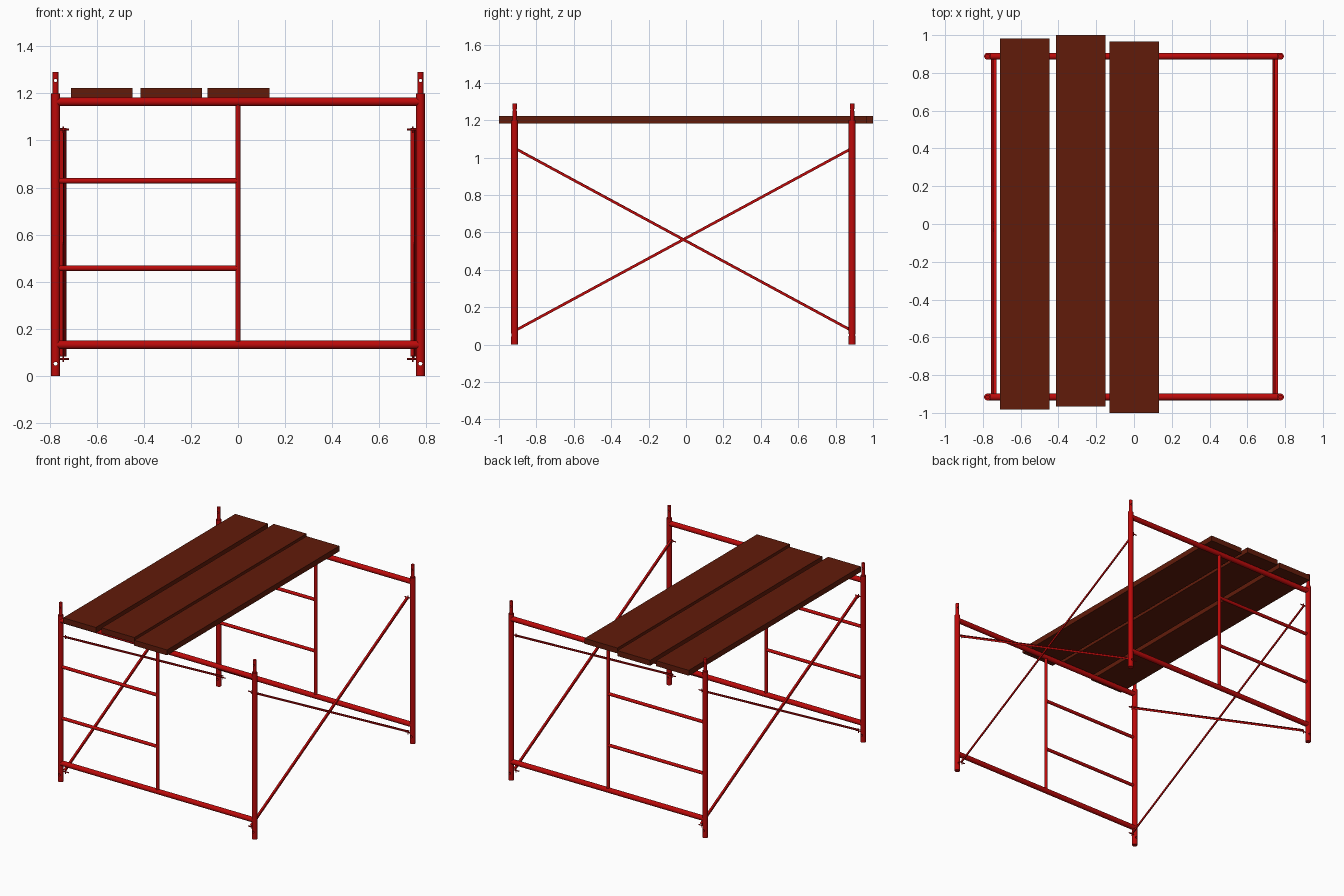
import bpy, bmesh, math
from mathutils import Vector, Matrix

cube = bpy.data.objects.get("Cube")
if cube:
    bpy.data.objects.remove(cube, do_unlink=True)


def make_material(name, color):
    mat = bpy.data.materials.new(name)
    mat.use_nodes = True
    mat.diffuse_color = color
    bsdf = mat.node_tree.nodes["Principled BSDF"]
    bsdf.inputs["Base Color"].default_value = color
    bsdf.inputs["Roughness"].default_value = 0.5
    return mat


RED = make_material("red_paint", (0.5, 0.003, 0.003, 1))
BROWN = make_material("brown_deck", (0.12, 0.011, 0.003, 1))


def finish(name, bm, mat):
    mesh = bpy.data.meshes.new(name)
    bm.to_mesh(mesh)
    bm.free()
    mesh.materials.append(mat)
    obj = bpy.data.objects.new(name, mesh)
    bpy.context.collection.objects.link(obj)
    return obj


def activate(obj):
    bpy.ops.object.select_all(action='DESELECT')
    obj.select_set(True)
    bpy.context.view_layer.objects.active = obj


def smooth(obj):
    activate(obj)
    bpy.ops.object.shade_smooth_by_angle(angle=math.radians(40))


def tube(name, a, b, radius, sides=24):
    a, b = Vector(a), Vector(b)
    turn = (b - a).to_track_quat('Z', 'Y').to_matrix().to_4x4()
    bm = bmesh.new()
    bmesh.ops.create_cone(bm, cap_ends=True, segments=sides, radius1=radius,
                          radius2=radius, depth=(b - a).length,
                          matrix=Matrix.Translation((a + b) / 2) @ turn)
    obj = finish(name, bm, RED)
    smooth(obj)
    return obj


def drill(obj, x, y, z, radius):
    cutter = tube("hole_cutter", (x, y - 0.1, z), (x, y + 0.1, z), radius, 16)
    cutter.hide_render = True
    mod = obj.modifiers.new("pin_hole", 'BOOLEAN')
    mod.operation = 'DIFFERENCE'
    mod.solver = 'EXACT'
    mod.object = cutter
    activate(obj)
    bpy.ops.object.modifier_apply(modifier=mod.name)
    bpy.data.objects.remove(cutter, do_unlink=True)
    smooth(obj)


def angle_bar(name, a, b, side):
    # L-shaped section from a to b: top flange points to side, web hangs down
    a, b = Vector(a), Vector(b)
    across = Vector((side, 0, 0))
    up = (b - a).normalized().cross(Vector((1, 0, 0)))
    up *= 1 if up.z > 0 else -1
    w, t = 0.0145, 0.003
    section = [(0, 0), (t, 0), (t, w - t), (w, w - t), (w, w), (0, w)]
    bm = bmesh.new()
    face = bm.faces.new([bm.verts.new(a + across * u + up * (v - w / 2))
                         for u, v in section])
    out = bmesh.ops.extrude_face_region(bm, geom=[face])
    moved = [g for g in out["geom"] if isinstance(g, bmesh.types.BMVert)]
    bmesh.ops.translate(bm, vec=b - a, verts=moved)
    bmesh.ops.recalc_face_normals(bm, faces=bm.faces)
    finish(name, bm, RED)


def plank(name, x, y0, y1):
    z0, z1 = 1.183, 1.222
    bm = bmesh.new()
    bmesh.ops.create_cube(bm, size=1, matrix=Matrix.Translation(
        (x, (y0 + y1) / 2, (z0 + z1) / 2)) @ Matrix.Diagonal((0.262, y1 - y0, z1 - z0, 1)))
    finish(name, bm, BROWN)


POST_X, FRONT, BACK = 0.775, -0.916, 0.888
SIDES = (("right", -1), ("left", 1))

# End frames: posts, spigots, rails and half-width ladder
for end, y in (("front", FRONT), ("back", BACK)):
    for label, s in SIDES:
        x = s * POST_X
        post = tube(f"{end}_{label}_post", (x, y, 0), (x, y, 1.2), 0.0185)
        drill(post, x, y, 0.052, 0.008)
        spigot = tube(f"{end}_{label}_spigot", (x, y, 1.19), (x, y, 1.29), 0.012)
        drill(spigot, x, y, 1.255, 0.007)
    for label, z in (("top", 1.164), ("bottom", 0.132)):
        tube(f"{end}_{label}_rail", (-POST_X, y, z), (POST_X, y, z), 0.018)
    tube(f"{end}_ladder_stile", (0, y, 0.132), (0, y, 1.164), 0.0115)
    for label, z in (("upper", 0.828), ("lower", 0.457)):
        tube(f"{end}_{label}_rung", (-POST_X, y, z), (0, y, z), 0.0115)

# Crossed side braces, back to back, with their locking pins
HIGH, LOW = 1.046, 0.078
for (label, s), brace_x in zip(SIDES, (-0.743, 0.747)):
    y0, y1 = FRONT + 0.008, BACK - 0.008
    angle_bar(f"{label}_rising_brace", (brace_x, y0, LOW), (brace_x, y1, HIGH), -1)
    angle_bar(f"{label}_falling_brace", (brace_x, y0, HIGH), (brace_x, y1, LOW), 1)
    for end, y in (("front", y0), ("back", y1)):
        for level, z in (("upper", HIGH), ("lower", LOW - 0.006)):
            part = f"{end}_{label}_{level}"
            tube(f"{part}_pin", (s * 0.718, y, z), (s * POST_X, y, z), 0.004, 12)
            tube(f"{part}_latch", (s * 0.742, y, z - 0.014),
                 (s * 0.742, y, z + 0.014), 0.003, 8)

# Deck planks
for name, x, y0, y1 in (("right_plank", -0.579, -0.982, 0.982),
                        ("middle_plank", -0.283, -0.965, 1.0),
                        ("centre_plank", 0.002, -1.0, 0.967)):
    plank(name, x, y0, y1)
